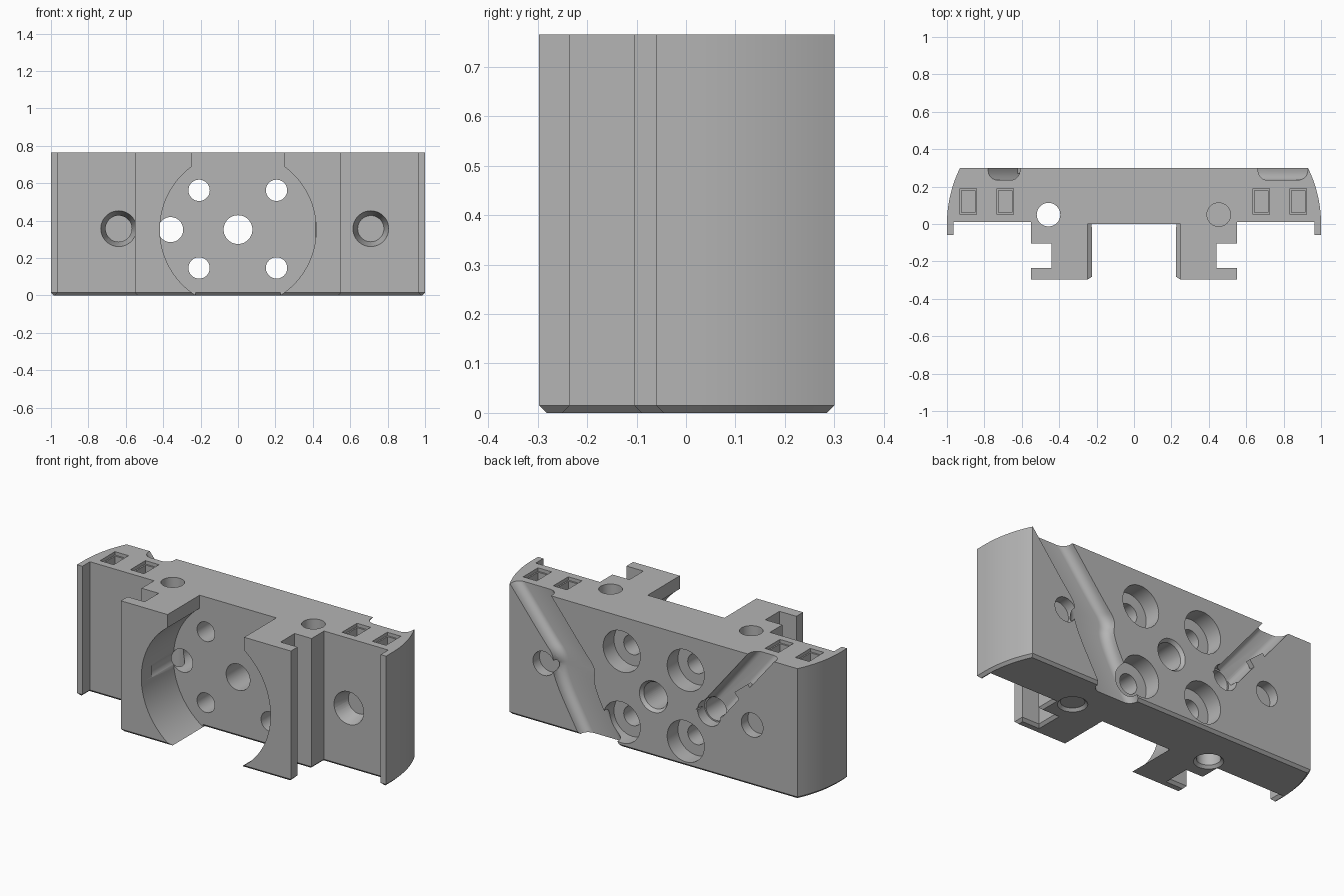
import bpy, bmesh, math
from mathutils import Matrix, Vector

if "Cube" in bpy.data.objects:
    bpy.data.objects.remove(bpy.data.objects["Cube"])

TOP, BACK, CHAMFER = 0.765, 0.30, 0.015

grey = bpy.data.materials.new("plain grey")
grey.use_nodes = True
grey.diffuse_color = (0.46, 0.46, 0.46, 1)
grey.node_tree.nodes["Principled BSDF"].inputs["Base Color"].default_value = (0.46, 0.46, 0.46, 1)


def to_object(bm, name):
    bmesh.ops.recalc_face_normals(bm, faces=bm.faces)
    mesh = bpy.data.meshes.new(name)
    bm.to_mesh(mesh)
    bm.free()
    obj = bpy.data.objects.new(name, mesh)
    bpy.context.collection.objects.link(obj)
    return obj


def box(name, lo, hi, rot=None):
    bm = bmesh.new()
    bmesh.ops.create_cube(bm, size=1)
    lo, hi = Vector(lo), Vector(hi)
    mat = Matrix.Translation((lo + hi) / 2) @ (rot or Matrix()) @ Matrix.Diagonal((*(hi - lo), 1))
    bmesh.ops.transform(bm, matrix=mat, verts=bm.verts)
    return to_object(bm, name)


def cone(name, r0, r1, start, length, axis, segments=48):
    """Round cutter from start, running along +y or +z; r0 at start, r1 at the end."""
    bm = bmesh.new()
    bmesh.ops.create_cone(bm, cap_ends=True, segments=segments, radius1=r0, radius2=r1, depth=length)
    rot = Matrix.Rotation(-math.pi / 2, 4, "X") if axis == "y" else Matrix()
    mat = Matrix.Translation(start) @ rot @ Matrix.Translation((0, 0, length / 2))
    bmesh.ops.transform(bm, matrix=mat, verts=bm.verts)
    return to_object(bm, name)


def smooth_path(points, rounds=3):
    """Corner cutting that keeps both ends."""
    for _ in range(rounds):
        cut = [points[0]]
        for (a, b), (c, d) in zip(points, points[1:]):
            cut += [(0.75 * a + 0.25 * c, 0.75 * b + 0.25 * d), (0.25 * a + 0.75 * c, 0.25 * b + 0.75 * d)]
        points = cut + [points[-1]]
    return points


def channel(name, path, half, floor, r):
    """Round-cornered U section swept up the back face along (x, z) points."""
    steps = [math.radians(a) for a in range(0, 91, 15)]
    right = [(half - r + r * math.cos(a), floor + r - r * math.sin(a)) for a in steps]
    section = [(half, BACK + 0.1)] + right + [(-x, y) for x, y in reversed(right)] + [(-half, BACK + 0.1)]
    bm = bmesh.new()
    rings = [[bm.verts.new((x + cx, y, z)) for x, y in section] for cx, z in path]
    for low, high in zip(rings, rings[1:]):
        for i in range(len(section)):
            j = (i + 1) % len(section)
            bm.faces.new((low[i], low[j], high[j], high[i]))
    bm.faces.new(rings[0])
    bm.faces.new(rings[-1])
    return to_object(bm, name)


# Main body: mirrored plan outline with curved ends, lips and T-shaped rails
R = 0.68
arc = [(1 - R + math.sqrt(R * R - y * y), y) for y in [BACK * i / 14 for i in range(14, -1, -1)]]
half = arc + [(1, -0.06), (0.965, -0.06), (0.965, 0.01), (0.55, 0.01), (0.55, -0.105),
              (0.44, -0.105), (0.44, -0.235), (0.55, -0.235), (0.55, -0.297)]
outline = half + [(-x, y) for x, y in reversed(half)]
bm = bmesh.new()
base = bm.faces.new([bm.verts.new((x, y, CHAMFER)) for x, y in outline])
up = bmesh.ops.extrude_face_region(bm, geom=[base], use_keep_orig=True)
bmesh.ops.translate(bm, vec=(0, 0, TOP - CHAMFER), verts=[v for v in up["geom"] if isinstance(v, bmesh.types.BMVert)])
bmesh.ops.recalc_face_normals(bm, faces=bm.faces)
bottom = min(bm.faces, key=lambda f: f.calc_center_median().z)
bmesh.ops.inset_region(bm, faces=[bottom], thickness=CHAMFER, use_even_offset=True)
bmesh.ops.translate(bm, vec=(0, 0, -CHAMFER), verts=bottom.verts[:])
body = to_object(bm, "mounting_block")

cutters = []
add = cutters.append

# Round front pocket with its open neck
add(cone("pocket", 0.418, 0.418, (0, -0.5, 0.352), 0.5, "y", 96))
add(box("pocket_neck", (-0.248, -0.5, 0.4), (0.248, 0, 1)))
add(box("pocket_chamfer", (-0.226, -0.011, -0.011), (0.226, 0.011, 0.011), Matrix.Rotation(math.pi / 4, 4, "X")))

# Winding channel and diagonal channel in the back
winding = smooth_path([(0.91, 0.9), (0.795, 0.765), (0.585, 0.5), (0.505, 0.41), (0.53, 0.32), (0.35, 0), (0.29, -0.1)])
add(channel("winding_channel", winding, 0.133, 0.235, 0.05))
add(channel("diagonal_channel", [(-0.36, 0.352), (-0.695, 0.765), (-0.805, 0.9)], 0.085, 0.235, 0.05))
add(cone("diagonal_channel_end", 0.075, 0.075, (-0.36, 0.235, 0.352), 0.2, "y"))
add(cone("cable_hole", 0.067, 0.067, (-0.36, -0.2, 0.352), 0.6, "y"))

# Centre hole with widened mouth
add(cone("centre_hole", 0.077, 0.077, (0, -0.2, 0.352), 0.7, "y"))
add(cone("centre_mouth", 0.077, 0.092, (0, BACK - 0.02, 0.352), 0.021, "y"))

# Four counterbored screw holes
for x in (-0.208, 0.206):
    for z in (0.147, 0.562):
        add(cone("screw_hole", 0.057, 0.057, (x, -0.2, z), 0.7, "y"))
        add(cone("screw_counterbore", 0.12, 0.12, (x, BACK - 0.1, z), 0.2, "y"))

# Side holes, countersunk on both faces
for x in (-0.638, 0.71):
    add(cone("side_hole", 0.07, 0.07, (x, -0.05, 0.357), 0.5, "y"))
    add(cone("side_front_sink", 0.097, 0.07, (x, 0.005, 0.357), 0.1, "y"))
    add(cone("side_back_sink", 0.07, 0.088, (x, BACK - 0.06, 0.357), 0.061, "y"))

# Vertical through holes with chamfered lower mouths
for x in (-0.457, 0.453):
    add(cone("rod_hole", 0.063, 0.063, (x, 0.05, -0.1), 1, "z"))
    add(cone("rod_mouth", 0.079, 0.063, (x, 0.05, -0.001), 0.016, "z"))

# Square sockets in the top, with a narrower lower part
for x in (-0.885, -0.688, 0.681, 0.877):
    add(box("socket_mouth", (x - 0.044, 0.052, TOP - 0.02), (x + 0.044, 0.19, TOP + 0.1)))
    add(box("socket", (x - 0.036, 0.062, TOP - 0.1), (x + 0.036, 0.18, TOP)))

bpy.context.view_layer.objects.active = body
for cutter in cutters:
    cutter.hide_render = True
    mod = body.modifiers.new(cutter.name, "BOOLEAN")
    mod.operation, mod.solver, mod.object = "DIFFERENCE", "EXACT", cutter
    bpy.ops.object.modifier_apply(modifier=mod.name)
    bpy.data.objects.remove(cutter)

# Small retaining tab over the diagonal channel
tab = box("channel_tab", (-0.64, BACK - 0.03, 0.50), (-0.53, BACK, 0.56), Matrix.Rotation(math.radians(39), 4, "Y"))

for obj in (body, tab):
    obj.data.materials.clear()
    obj.data.materials.append(grey)
    for face in obj.data.polygons:
        face.material_index = 0

bpy.ops.object.select_all(action="DESELECT")
body.select_set(True)
bpy.ops.object.shade_smooth_by_angle(angle=math.radians(30))
